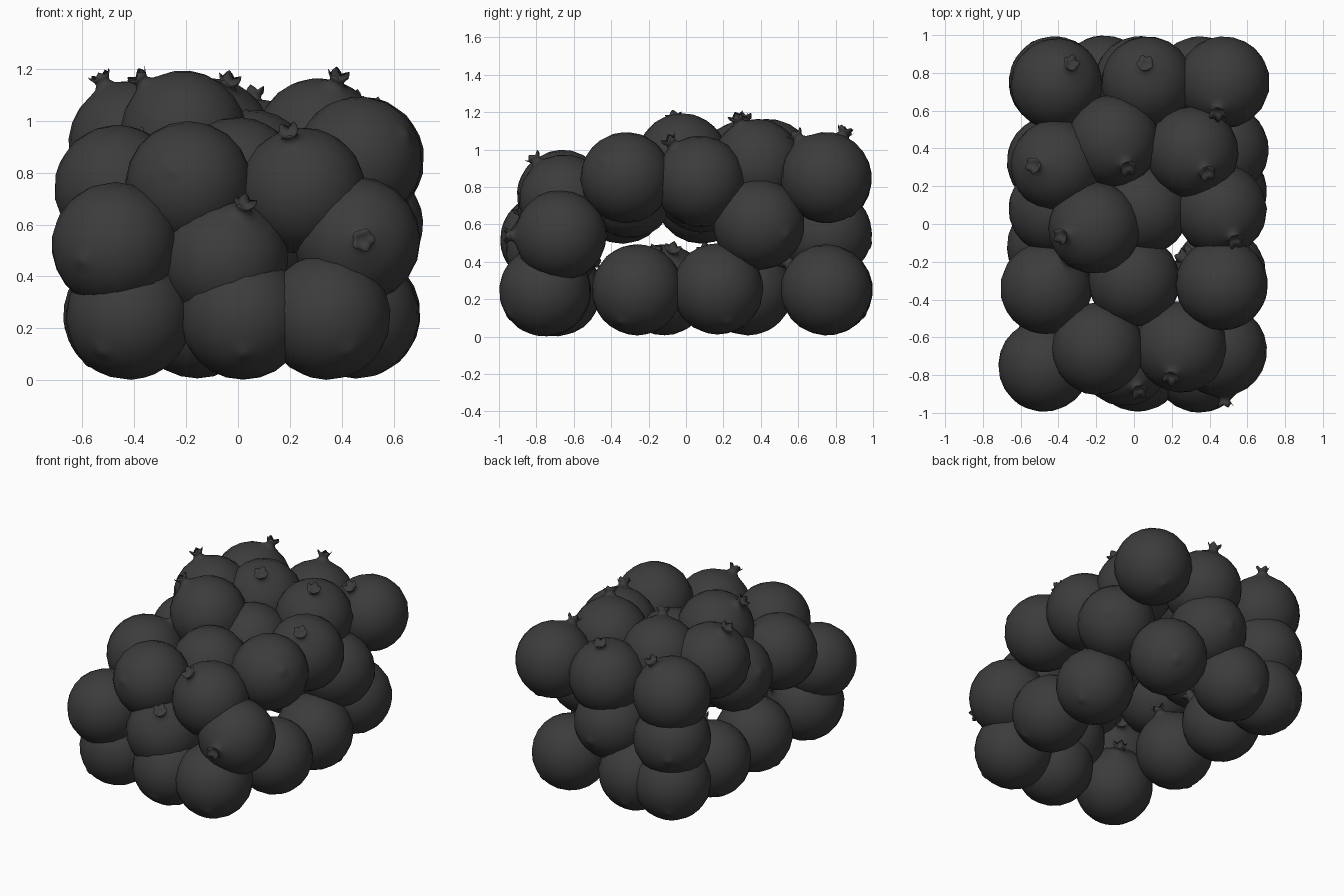
import bpy
import bmesh
from math import cos, sin, pi, sqrt
from mathutils import Vector

default_cube = bpy.data.objects.get("Cube")
if default_cube:
    bpy.data.objects.remove(default_cube, do_unlink=True)

RADIUS = 0.244
SEGMENTS = 20
RINGS = 12
LOBES = 5

# One dark skin colour for every fruit
skin = bpy.data.materials.new("dark_grey_skin")
skin_colour = (0.045, 0.045, 0.045, 1)
skin.diffuse_color = skin_colour
skin.use_nodes = True
skin_shader = skin.node_tree.nodes["Principled BSDF"]
skin_shader.inputs["Base Color"].default_value = skin_colour
skin_shader.inputs["Roughness"].default_value = 0.7


def add_ring(bm, radius, height, lobe_rise=0.0, lobe_flare=0.0):
    """Horizontal ring of vertices whose rim may wave into blunt lobes."""
    ring = []
    for step in range(SEGMENTS):
        angle = 2 * pi * step / SEGMENTS
        lobe = (1 + cos(LOBES * angle)) / 2
        spread = radius + lobe * lobe_flare
        ring.append(bm.verts.new((spread * cos(angle), spread * sin(angle),
                                  height + lobe * lobe_rise)))
    return ring


def make_fruit_mesh():
    """Round body, small base nub, tapered neck and open lobed crown."""
    bm = bmesh.new()
    # Base nub
    rings = [add_ring(bm, 0.014, -RADIUS - 0.005),
             add_ring(bm, 0.028, -RADIUS + 0.002)]
    # Body, from the base up to the shoulder
    for level in range(1, RINGS):
        angle = pi * level / RINGS
        rings.append(add_ring(bm, RADIUS * sin(angle), -RADIUS * cos(angle)))
    # Tapered neck and flared crown
    rings.append(add_ring(bm, 0.040, RADIUS + 0.002))
    rings.append(add_ring(bm, 0.028, RADIUS + 0.018))
    rings.append(add_ring(bm, 0.031, RADIUS + 0.030))
    rings.append(add_ring(bm, 0.039, RADIUS + 0.040, 0.020, 0.008))
    # Hollow inside of the crown
    rings.append(add_ring(bm, 0.021, RADIUS + 0.024))
    for lower, upper in zip(rings, rings[1:]):
        for step in range(SEGMENTS):
            following = (step + 1) % SEGMENTS
            bm.faces.new((lower[step], lower[following],
                          upper[following], upper[step]))
    bm.faces.new(rings[-1])
    bm.faces.new(reversed(rings[0]))
    bmesh.ops.recalc_face_normals(bm, faces=bm.faces)
    for face in bm.faces:
        face.smooth = True
    mesh = bpy.data.meshes.new("fruit")
    bm.to_mesh(mesh)
    bm.free()
    mesh.materials.append(skin)
    return mesh


def place_fruit(name, mesh, centre, axis):
    """Set one fruit in the pile with its crown along the axis."""
    fruit = bpy.data.objects.new(name, mesh)
    fruit.location = centre
    fruit.rotation_mode = 'QUATERNION'
    fruit.rotation_quaternion = axis.to_track_quat('Z', 'Y')
    bpy.context.scene.collection.objects.link(fruit)


# Fruits with the crown upward: centre, then sideways lean of the crown
crown_out = [
    (-.41, .74, .84, .07, .1), (.07, .75, .84, -.01, .09),
    (.475, .75, .85, -.03, -.15), (-.41, .31, .91, -.11, 0),
    (-.11, .44, .92, .07, -.13), (.31, .38, .92, .07, -.1),
    (-.21, -.02, .95, -.16, -.04), (.46, .075, .83, .07, -.15),
    (-.465, -.34, .74, .1, .15), (.25, -.65, .73, -.05, -.15),
    (-.05, -.72, .46, .07, -.15), (.46, -.67, .54, .02, -.26),
    (.05, .08, .8, -.2, 0), (0, -.3, .77, -.12, .17),
]

# Fruits whose crown points into the hollow: layer, aim height, centres
crown_in = [
    ("lower_fruit", 0.78, [
        (-.42, -.695, .245), (.02, -.75, .245), (.345, -.755, .245),
        (.455, -.26, .25), (.46, .17, .255), (.35, .75, .25),
        (-.16, .755, .25), (-.42, .75, .25), (-.43, .33, .25),
        (-.43, -.12, .25)]),
    ("middle_fruit", 0.74, [
        (-.475, -.75, .52), (.47, .39, .6), (.03, .75, .55),
        (-.42, .75, .55)]),
    ("upper_fruit", 0.6, [
        (-.19, -.66, .755), (.465, -.32, .85), (-.42, .08, .74)]),
]

fruit_mesh = make_fruit_mesh()

for x, y, z, lean_x, lean_y in crown_out:
    rise = sqrt(max(0.26 ** 2 - lean_x ** 2 - lean_y ** 2, 0))
    place_fruit("crowned_fruit", fruit_mesh, Vector((x, y, z)),
                Vector((lean_x, lean_y, rise)))

for layer_name, aim_height, centres in crown_in:
    aim = Vector((0, 0, aim_height))
    for centre in map(Vector, centres):
        place_fruit(layer_name, fruit_mesh, centre, aim - centre)
